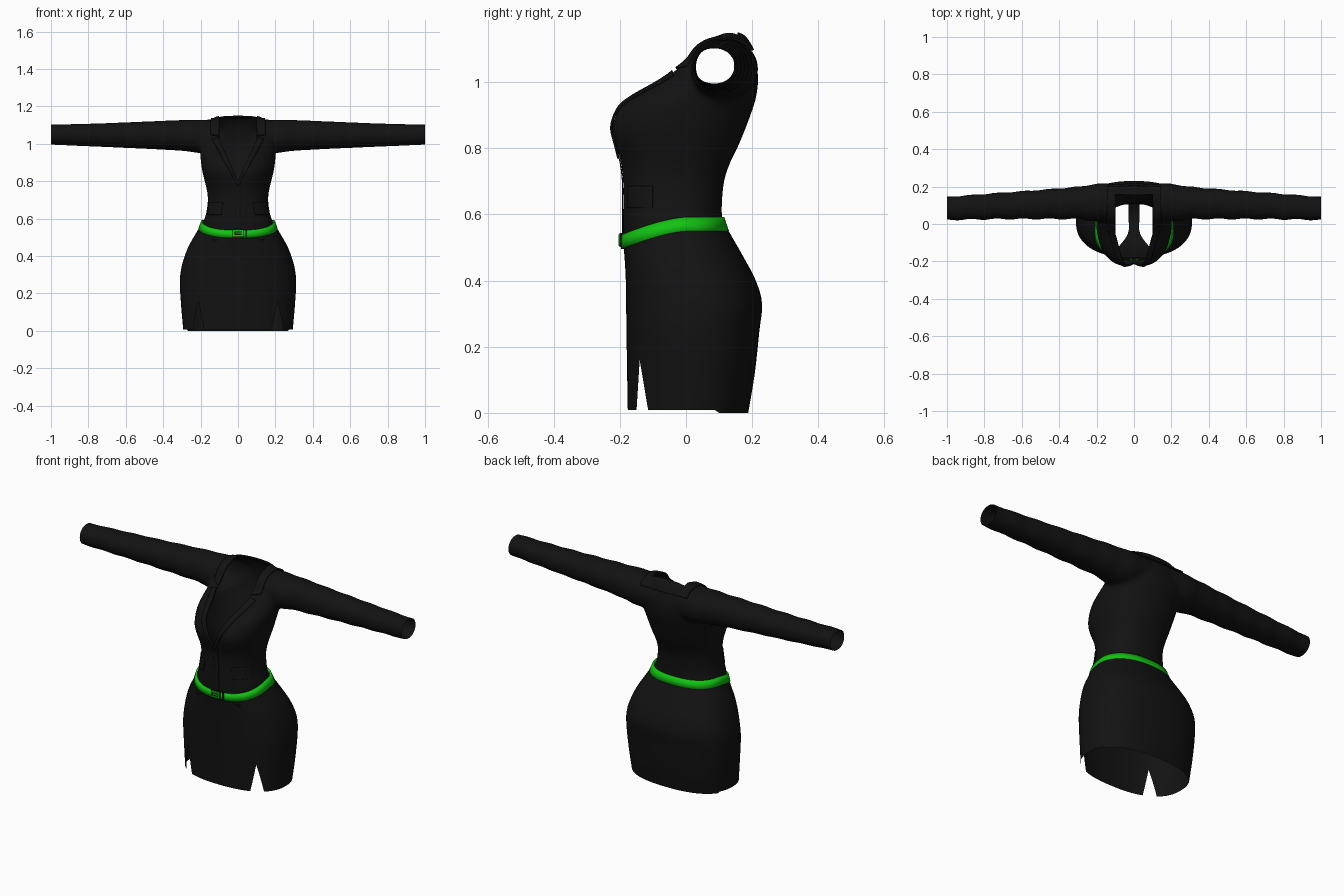
import bpy, bmesh, math
from mathutils import Vector

if "Cube" in bpy.data.objects:
    bpy.data.objects.remove(bpy.data.objects["Cube"])


def material(name, col):
    m = bpy.data.materials.new(name)
    m.diffuse_color = (*col, 1)
    m.use_nodes = True
    m.node_tree.nodes["Principled BSDF"].inputs["Base Color"].default_value = m.diffuse_color
    return m


BLACK = material("black_cloth", (0.006, 0.006, 0.006))
GREEN = material("green_belt", (0.006, 0.55, 0.006))


def finish(bm, name, mat, thick=0.0, angle=40):
    me = bpy.data.meshes.new(name)
    bm.to_mesh(me)
    bm.free()
    ob = bpy.data.objects.new(name, me)
    bpy.context.collection.objects.link(ob)
    me.materials.append(mat)
    bpy.ops.object.select_all(action='DESELECT')
    ob.select_set(True)
    bpy.context.view_layer.objects.active = ob
    bpy.ops.object.shade_smooth_by_angle(angle=math.radians(angle))
    if thick:
        s = ob.modifiers.new("thickness", 'SOLIDIFY')
        s.thickness, s.offset = thick, -1
    return ob


def refine(rows, n):
    """Catmull-Rom interpolation between profile rows."""
    out = []
    for i in range(len(rows) - 1):
        p = [rows[max(i - 1, 0)], rows[i], rows[i + 1], rows[min(i + 2, len(rows) - 1)]]
        for k in range(n):
            t = k / n
            out.append([0.5 * (2 * b + (c - a) * t + (2 * a - 5 * b + 4 * c - d) * t * t
                               + (3 * b - a - 3 * c + d) * t ** 3) for a, b, c, d in zip(*p)])
    return out + [list(rows[-1])]


def oval(u0, u1, v0, v1, power, n=64):
    for k in range(n):
        a = 2 * math.pi * k / n
        c, s = math.cos(a), math.sin(a)
        yield ((u0 + u1) / 2 + (u1 - u0) / 2 * math.copysign(abs(c) ** (2 / power), c),
               (v0 + v1) / 2 + (v1 - v0) / 2 * math.copysign(abs(s) ** (2 / power), s))


def loft(bm, rings, caps=False):
    vs = [[bm.verts.new(p) for p in r] for r in rings]
    n = len(vs[0])
    for a, b in zip(vs, vs[1:]):
        for j in range(n):
            bm.faces.new((a[j], a[(j + 1) % n], b[(j + 1) % n], b[j]))
    if caps:
        bm.faces.new(vs[0][::-1])
        bm.faces.new(vs[-1])


def cut(bm, co, no, clear=False):
    """Split along a plane; optionally drop the side the normal points to."""
    bmesh.ops.bisect_plane(bm, geom=bm.verts[:] + bm.edges[:] + bm.faces[:], dist=1e-5,
                           plane_co=co, plane_no=Vector(no).normalized(), clear_outer=clear)


def remove_faces(bm, test):
    bmesh.ops.delete(bm, geom=[f for f in bm.faces if test(f.calc_center_median())], context='FACES')


def waist_drop(y):
    return 0.052 * min(max(-y / 0.19, 0), 1.05) ** 1.5


# Jacket: body and sleeves fused into one skin
bm = bmesh.new()
body = [(.46, .19, -.19, .11), (.54, .19, -.19, .112), (.58, .187, -.19, .11), (.62, .172, -.19, .108),
        (.70, .161, -.19, .115), (.76, .168, -.2, .135), (.80, .178, -.217, .155), (.86, .192, -.234, .18),
        (.92, .2, -.21, .202), (.955, .202, -.168, .212), (1.0, .2, -.092, .218), (1.05, .19, -.026, .214),
        (1.10, .16, .04, .196), (1.13, .125, .082, .178), (1.143, .11, .1, .165)]
rings = []
for z, w, f, b in refine(body, 4):
    bust = math.exp(-((z - .86) / .07) ** 2)
    rings.append([(x, y + (.022 * bust * math.exp(-(x / .045) ** 2) if y < -.05 else 0), z)
                  for x, y in oval(-w, w, f, b, 2.3)])
loft(bm, rings, True)
arm = [(.08, .01, .215, .95, 1.132), (.2, .015, .215, .95, 1.128), (.3, .025, .2, .962, 1.127),
       (.5, .026, .183, .973, 1.119), (.75, .025, .165, .984, 1.109), (1.03, .02, .143, .996, 1.102)]
for s in (-1, 1):
    rings = []
    for x, f, b, lo, hi in refine(arm, 10):
        wave = .004 * math.sin(x * 45)
        rings.append([(s * x, y, z) for y, z in oval(f + wave, b + wave * .6, lo, hi, 2.1, 40)])
    loft(bm, rings, True)
bmesh.ops.recalc_face_normals(bm, faces=bm.faces[:])
jacket = finish(bm, "jacket", BLACK)
m = jacket.modifiers.new("fuse", 'REMESH')
m.mode, m.voxel_size = 'VOXEL', 0.011
m = jacket.modifiers.new("relax", 'SMOOTH')
m.factor, m.iterations = 0.5, 6
for name in ("fuse", "relax"):
    bpy.ops.object.modifier_apply(modifier=name)

# Open the wrists, hem and V neck
bm = bmesh.new()
bm.from_mesh(jacket.data)
for s in (-1, 1):
    cut(bm, (s, 0, 0), (s, 0, 0), True)
    cut(bm, (0, 0, .80), (s * .22, 0, -.1))
    cut(bm, (s * .1, 0, 0), (s, 0, 0))
cut(bm, (0, -.19, .525), (0, .045, -.31), True)
cut(bm, (0, .155, 0), (0, 1, 0))
remove_faces(bm, lambda c: c.y < .155 and abs(c.x) < min(.1, (c.z - .8) * .1 / .22))
bm.to_mesh(jacket.data)
bm.free()
jacket.data.materials.clear()
jacket.data.materials.append(BLACK)
for p in jacket.data.polygons:
    p.material_index = 0
bpy.ops.object.shade_smooth_by_angle(angle=math.radians(40))


def panel(name, planes, off):
    """Raised cloth layer copied from the jacket inside the given planes."""
    b = bmesh.new()
    b.from_mesh(jacket.data)
    for co, no in planes:
        cut(b, co, no, True)
    b.normal_update()
    for v, n in [(v, v.normal.copy()) for v in b.verts]:
        v.co += n * off
    return finish(b, name, BLACK, off * .8)


# Lapels, pocket flaps, collar and front placket
for s, side in ((-1, "left"), (1, "right")):
    panel("lapel_" + side, [((0, 0, 0), (-s, 0, 0)), ((0, 0, .77), (s * .31, 0, -.17)),
                            ((0, .08, 0), (0, 1, 0)), ((s * .1, 0, 1.03), (s * .3, 0, 1))], .008)
    panel("pocket_flap_" + side, [((0, 0, 0), (-s, 0, 0)), ((0, -.1, 0), (0, 1, 0)), ((0, -.175, 0), (0, -1, 0)),
                                  ((0, 0, .62), (0, 0, -1)), ((0, 0, .685), (0, 0, 1))], .004)
panel("collar", [((-.145, 0, 0), (-1, 0, 0)), ((.145, 0, 0), (1, 0, 0)),
                 ((0, 0, 1.045), (0, .05, -.2))], .008)
panel("placket", [((-.014, 0, 0), (-1, 0, 0)), ((.014, 0, 0), (1, 0, 0)),
                  ((0, 0, .8), (0, 0, 1)), ((0, 0, 0), (0, 1, 0))], .004)

# Skirt with a dipped waist and two front slits
bm = bmesh.new()
skirt = [(0, .293, -.176, .188), (.12, .303, -.178, .208), (.25, .311, -.18, .222), (.33, .304, -.181, .23),
         (.40, .285, -.182, .211), (.46, .26, -.184, .18), (.52, .226, -.187, .146), (.575, .195, -.19, .114)]
rings = []
for z, w, f, b in refine(skirt, 4):
    warp = min(max((z - .4) / .175, 0), 1)
    rings.append([(x, y, z - waist_drop(y) * warp + (.008 * (1 - z / .12) if z < .12 and y < .1 else 0))
                  for x, y in oval(-w, w, f, b, 2.4, 80)])
loft(bm, rings)
cut(bm, (0, -.14, .16), (0, .16, -.01))
cut(bm, (0, -.14, .16), (0, .16, .027))
remove_faces(bm, lambda c: c.z < .16 and -.14 - (.16 - c.z) * .0625 < c.y < -.14 + (.16 - c.z) * .169)
finish(bm, "skirt", BLACK)

# Inner brief strip under the skirt
bm = bmesh.new()
strip = [(-.178, .49, .14), (-.13, .38, .09), (-.05, .3, .032), (.04, .28, .03), (.12, .32, .035), (.17, .42, .1)]
prev = None
for y, z, w in refine(strip, 4):
    row = [bm.verts.new((w * k, y, z)) for k in (-1, 0, 1)]
    if prev:
        for k in (0, 1):
            bm.faces.new((prev[k], prev[k + 1], row[k + 1], row[k]))
    prev = row
finish(bm, "inner_brief", BLACK)

# Belt
bm = bmesh.new()
loft(bm, [[(x, y, z - waist_drop(y)) for x, y in oval(-w, w, f, b, 2.4, 80)]
          for z, w, f, b in ((.55, .212, -.196, .13), (.572, .204, -.197, .122), (.592, .196, -.196, .116))])
finish(bm, "belt", GREEN, .01)


def plate(name, x, z, w, h, y, d, mat):
    b = bmesh.new()
    bmesh.ops.create_cube(b, size=1)
    for v in b.verts:
        v.co = (x + v.co.x * w, y + v.co.y * d, z + v.co.z * h)
    finish(b, name, mat)


# Buckle: dark backing, green frame and prong, dark belt loop
plate("buckle_backing", 0, .522, .058, .04, -.197, .006, BLACK)
for s in (-1, 1):
    plate("buckle_side", s * .022, .522, .008, .036, -.2, .008, GREEN)
    plate("buckle_bar", 0, .522 + s * .014, .05, .008, -.2, .008, GREEN)
plate("buckle_prong", .004, .522, .036, .006, -.2, .006, GREEN)
plate("belt_loop", .045, .523, .008, .042, -.197, .007, BLACK)
